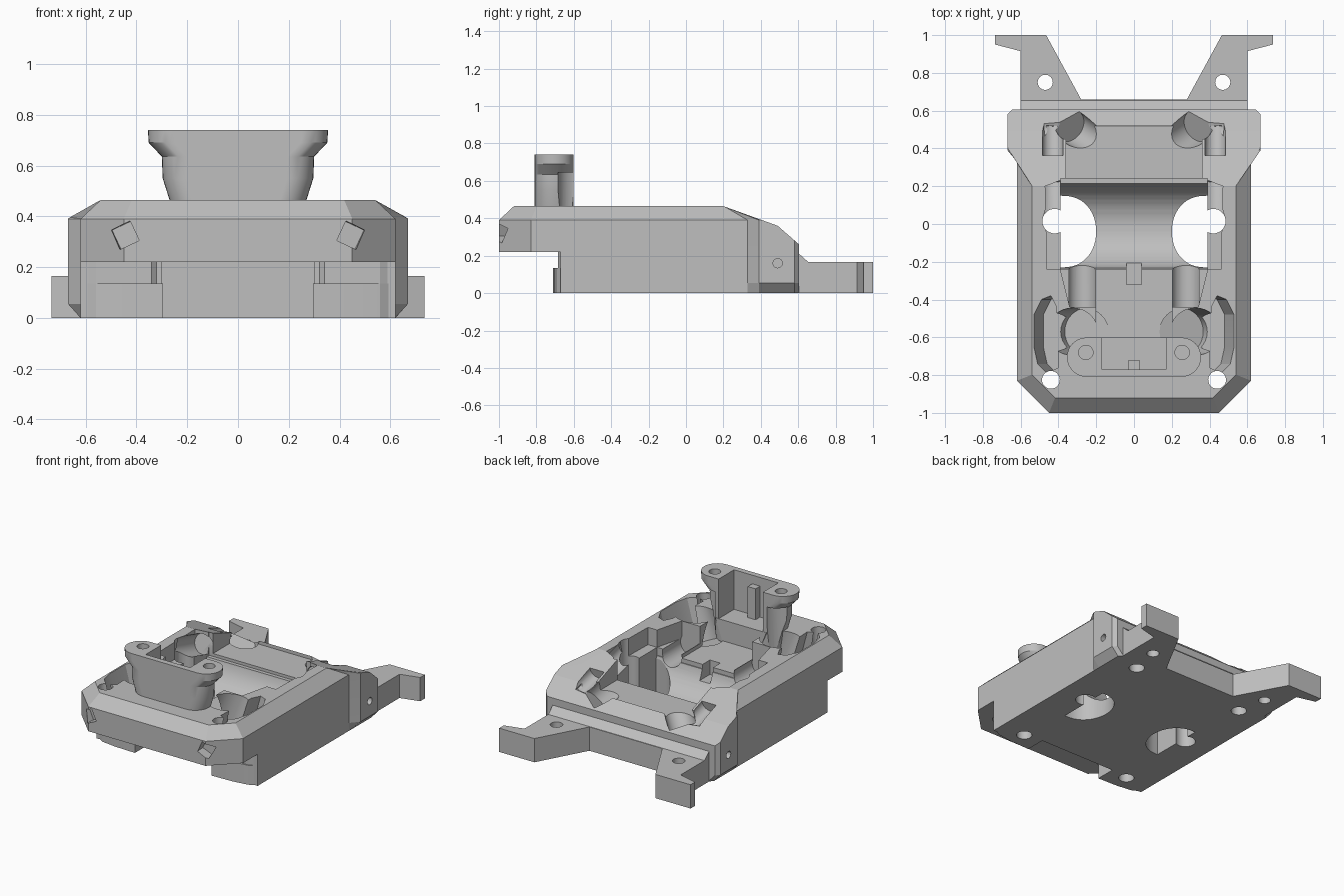
import bpy, bmesh, math
from mathutils import Vector

cube = bpy.data.objects.get("Cube")
if cube:
    bpy.data.objects.remove(cube, do_unlink=True)

grey = bpy.data.materials.new("plain grey")
grey.use_nodes = True
grey.diffuse_color = (0.52, 0.52, 0.52, 1)
grey.node_tree.nodes["Principled BSDF"].inputs["Base Color"].default_value = (0.52, 0.52, 0.52, 1)


def loft(name, layers):
    """Closed solid through rings of 3D points."""
    bm = bmesh.new()
    rings = [[bm.verts.new(p) for p in ring] for ring in layers]
    n = len(rings[0])
    bm.faces.new(rings[0])
    bm.faces.new(rings[-1])
    for a, b in zip(rings, rings[1:]):
        for i in range(n):
            bm.faces.new((a[i], a[(i + 1) % n], b[(i + 1) % n], b[i]))
    bmesh.ops.recalc_face_normals(bm, faces=bm.faces)
    mesh = bpy.data.meshes.new(name)
    bm.to_mesh(mesh)
    bm.free()
    mesh.materials.append(grey)
    ob = bpy.data.objects.new(name, mesh)
    bpy.context.collection.objects.link(ob)
    return ob


def slab(name, pts, z0, z1):
    return loft(name, [[(x, y, z) for x, y in pts] for z in (z0, z1)])


def box(name, x0, x1, y0, y1, z0, z1):
    return slab(name, [(x0, y0), (x1, y0), (x1, y1), (x0, y1)], z0, z1)


def rod(name, a, b, r, sides=32, phase=0):
    """Cylinder between two points, turned by phase degrees."""
    a, b = Vector(a), Vector(b)
    turn = (b - a).to_track_quat('Z', 'Y')
    ring = [turn @ Vector((r * math.cos(t), r * math.sin(t), 0))
            for t in (2 * math.pi * i / sides + math.radians(phase) for i in range(sides))]
    return loft(name, [[c + p for p in ring] for c in (a, b)])


def stadium(half, r, cy, steps=16):
    pts = []
    for side in (1, -1):
        for i in range(steps + 1):
            t = -math.pi / 2 + math.pi * i / steps
            pts.append((side * (half - r + r * math.cos(t)), cy + side * r * math.sin(t)))
    return pts


def mirror_pts(half):
    return half + [(-x, y) for x, y in reversed(half)]


def combine(target, tool, how='DIFFERENCE'):
    mod = target.modifiers.new("cut", 'BOOLEAN')
    mod.operation, mod.object, mod.solver = how, tool, 'EXACT'
    bpy.context.view_layer.objects.active = target
    bpy.ops.object.modifier_apply(modifier=mod.name)
    bpy.data.objects.remove(tool, do_unlink=True)


# Housing: chamfered plan, trimmed by the side profile
def plan(inset, ear):
    half = [(0, -1 + inset), (0.45 - inset * 0.4, -1 + inset), (0.62 - inset, -0.83 + inset * 0.4),
            (0.62 - inset, 0.33 - inset * 1.6), (ear, 0.39), (ear, 0.58), (ear - 0.03, 0.61), (0, 0.61)]
    return half[:-1] + [(-x, y) for x, y in reversed(half[1:-1])]


housing = loft("housing", [[(x, y, z) for x, y in plan(i, e)] for z, i, e in
                           ((0, 0, 0.621), (0.055, 0, 0.67), (0.39, 0, 0.67), (0.465, 0.08, 0.57))])
side = [(-1.1, 0.22), (-0.67, 0.22), (-0.67, -0.1), (0.605, -0.1), (0.605, 0.26),
        (0.49, 0.36), (0.2, 0.465), (0.2, 0.6), (-1.1, 0.6)]
combine(housing, loft("trim", [[(x, y, z) for y, z in side] for x in (-1, 1)]), 'INTERSECT')

# Recess under the front, between the feet
combine(housing, slab("front_recess", mirror_pts([(0.3, -0.8), (0.3, -0.57)]), -0.1, 0.22))

# Central bay, sunken rear deck and cross trough
combine(housing, slab("front_bay", mirror_pts([(0.34, -0.44), (0.39, -0.24), (0.46, -0.24),
                                               (0.47, 0.2), (0.38, 0.235)]), 0.345, 0.7))
combine(housing, box("front_floor", -0.2, 0.2, -0.6, -0.2, 0.32, 0.7))
combine(housing, box("rear_deck", -0.36, 0.36, 0.2, 0.52, 0.31, 0.7))
combine(housing, rod("trough", (-0.39, -0.01, 0.34), (0.39, -0.01, 0.34), 0.23, 48))
combine(housing, box("trough_mouth", -0.39, 0.39, -0.24, 0.24, 0.29, 0.6))
combine(housing, box("floor_notch", -0.04, 0.04, -0.32, -0.2, 0.22, 0.5))

# Paired openings, pockets and screw holes
for s in (1, -1):
    # Rounded inner edge of each floor opening
    arc = [(s * (0.39 - 0.19 * abs(math.cos(t)) ** 0.8), -0.04 + 0.19 * math.sin(t))
           for t in (math.radians(7.5 * i) for i in range(-12, 13))]
    combine(housing, slab("floor_opening", arc, -0.1, 0.5))
    combine(housing, rod("edge_opening", (s * 0.42, 0.015, -0.1), (s * 0.42, 0.015, 0.6), 0.065))
    combine(housing, rod("front_saddle", (s * 0.275, -0.44, 0.32), (s * 0.275, -0.2, 0.32), 0.075))
    combine(housing, rod("front_bowl", (s * 0.25, -0.57, 0.27), (s * 0.34, -0.57, 0.5), 0.125))
    channel = [(s * x, y) for x, y in ((0.40, -0.76), (0.46, -0.79), (0.51, -0.74), (0.53, -0.65),
                                       (0.53, -0.48), (0.49, -0.4), (0.44, -0.38), (0.41, -0.44))]
    combine(housing, loft("side_channel", [[(x - s * d, y, z) for x, y in channel]
                                           for d, z in ((0.05, 0.28), (0, 0.465), (0, 0.6))]))
    combine(housing, rod("side_scoop", (s * 0.43, 0.02, 0.42), (s * 0.43, 0.24, 0.36), 0.07))
    combine(housing, rod("rear_cup", (s * 0.23, 0.45, 0.42), (s * 0.34, 0.52, 0.27), 0.09))
    combine(housing, rod("rear_scoop", (s * 0.3, 0.51, 0.36), (s * 0.47, 0.51, 0.38), 0.06))
    combine(housing, rod("rear_elbow", (s * 0.43, 0.36, 0.40), (s * 0.43, 0.53, 0.36), 0.055))
    combine(housing, rod("shelf_hole", (s * 0.44, -0.825, 0), (s * 0.44, -0.825, 0.6), 0.047))
    combine(housing, rod("front_screw", (s * 0.43, -0.59, -0.1), (s * 0.43, -0.59, 0.12), 0.05))
    combine(housing, rod("rear_screw", (s * 0.43, 0.54, -0.1), (s * 0.43, 0.54, 0.1), 0.05))
    combine(housing, rod("side_screw", (s * 0.58, 0.49, 0.16), (s * 0.75, 0.49, 0.16), 0.025, 16))
    # Square nut slot running into the front corner
    combine(housing, rod("nut_slot", (s * 0.45, -1.05, 0.325), (s * 0.44, -0.93, 0.325), 0.06, 4, 45 + s * 25))

# Front feet, stepped out below the shelf
for s, label in ((1, "left"), (-1, "right")):
    foot = slab(label + "_foot", [(s * x, y) for x, y in
                ((0.295, -0.57), (0.295, -0.71), (0.45, -0.705), (0.56, -0.69), (0.61, -0.66),
                 (0.31, -0.66), (0.31, -0.57))], 0, 0.135)
    # Upper shoulder of each foot
    pts = [(s * x, y) for x, y in ((0.31, -0.66), (0.34, -0.685), (0.56, -0.685), (0.61, -0.66))]
    slab(label + "_foot_shoulder", pts, 0.135, 0.22)

# Rear plate with two hooked arms
plate = slab("rear_plate", mirror_pts([(0.6, 0.6), (0.6, 0.915), (0.735, 0.95), (0.735, 1.0),
                                       (0.465, 1.0), (0.28, 0.66)]), 0, 0.165)
for s in (1, -1):
    combine(plate, rod("arm_hole", (s * 0.47, 0.75, -0.1), (s * 0.47, 0.75, 0.3), 0.04))
fillet = [(0.6, 0.16), (0.655, 0.165), (0.605, 0.21), (0.6, 0.21)]
loft("rear_fillet", [[(x, y, z) for y, z in fillet] for x in (-0.6, 0.6)])

# Raised mount with flared ears and an open box
mount = loft("raised_mount", [[(x, y, z) for x, y in stadium(w, 0.104, -0.705)] for z, w in
                              ((0.31, 0.24), (0.465, 0.27), (0.55, 0.297), (0.635, 0.3),
                               (0.69, 0.352), (0.74, 0.355))])
combine(mount, box("mount_box", -0.17, 0.17, -0.77, -0.5, 0.43, 0.9))
for s in (1, -1):
    combine(mount, rod("ear_hole", (s * 0.255, -0.68, 0.65), (s * 0.255, -0.68, 0.9), 0.038))
    # Hollow under the back half of each ear
    combine(mount, rod("ear_hollow", (s * 0.31, -0.57, 0.27), (s * 0.31, -0.57, 0.645), 0.115))
box("mount_rib", -0.03, 0.03, -0.775, -0.72, 0.42, 0.68)

# Smooth the round parts, keep edges crisp
parts = [ob for ob in bpy.context.scene.objects if ob.type == 'MESH' and ob.data.materials[:1] == [grey]]
for ob in bpy.context.scene.objects:
    ob.select_set(ob in parts)
bpy.context.view_layer.objects.active = housing
bpy.ops.object.shade_smooth_by_angle(angle=math.radians(16))
for ob in parts:
    ob.modifiers.new("even_shading", 'WEIGHTED_NORMAL').keep_sharp = True
